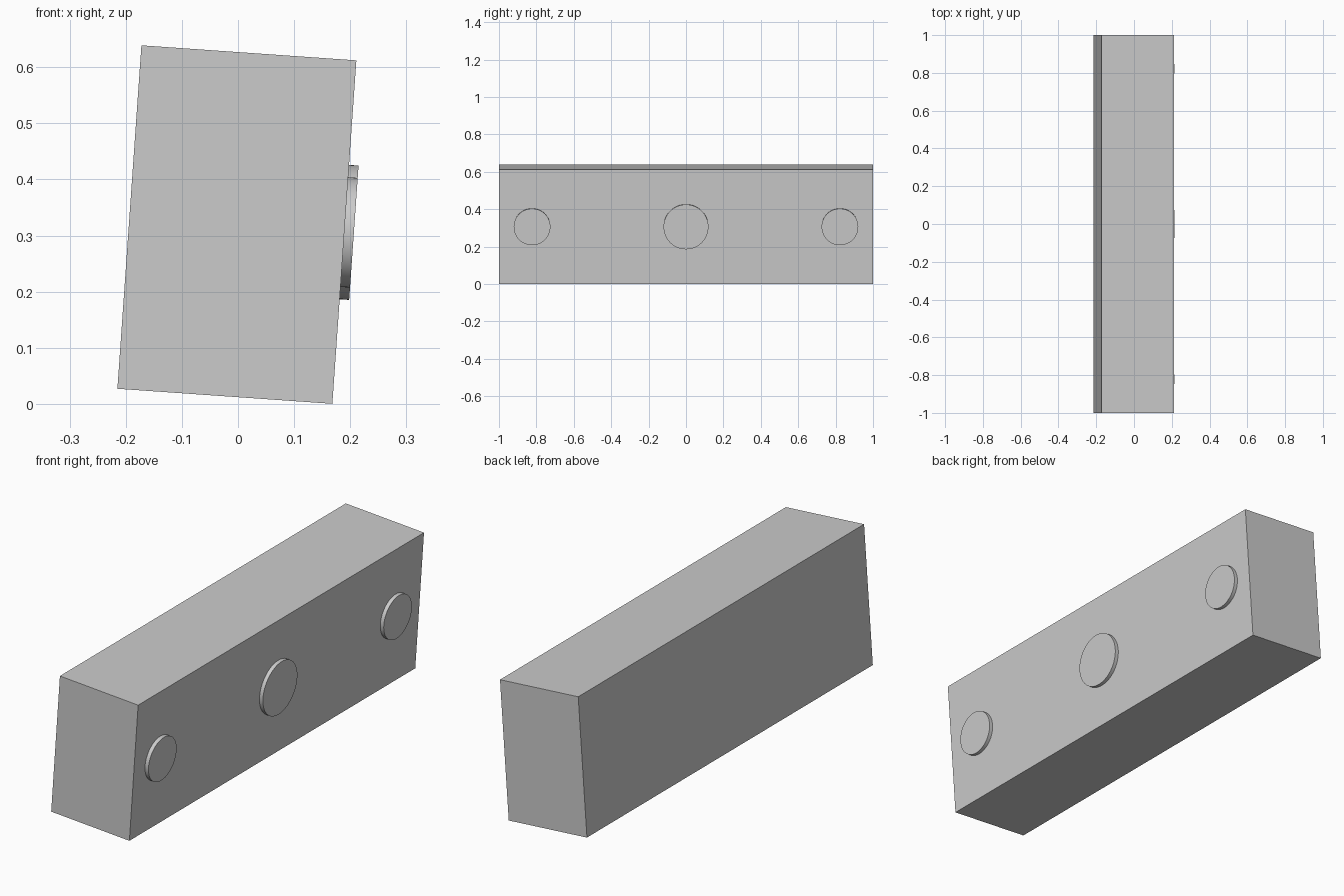
import bpy
import math
from mathutils import Matrix

cube = bpy.data.objects.get("Cube")
if cube:
    bpy.data.objects.remove(cube, do_unlink=True)

grey = bpy.data.materials.new("light grey")
grey.use_nodes = True
colour = (0.6, 0.6, 0.6, 1)
grey.diffuse_color = colour
grey.node_tree.nodes["Principled BSDF"].inputs["Base Color"].default_value = colour

# Whole model leans slightly towards +x
DEPTH, LENGTH, HEIGHT = 0.384, 2.0, 0.6135
DISC = 0.017
LEAN = Matrix.Translation((-0.002, 0, 0.3195)) @ Matrix.Rotation(math.radians(4), 4, "Y")


def finish(name, local):
    obj = bpy.context.object
    obj.name = name
    obj.data.transform(LEAN @ local)
    obj.data.materials.append(grey)
    return obj


# Main block
bpy.ops.mesh.primitive_cube_add(size=1)
finish("block", Matrix.Diagonal((DEPTH, LENGTH, HEIGHT, 1)))

# Round discs standing proud of the +x face
for name, y, radius in (("front_disc", -0.823, 0.098),
                        ("middle_disc", 0, 0.12),
                        ("back_disc", 0.823, 0.098)):
    bpy.ops.mesh.primitive_cylinder_add(vertices=64, radius=radius, depth=DISC)
    place = Matrix.Translation(((DEPTH + DISC) / 2, y, 0))
    finish(name, place @ Matrix.Rotation(math.pi / 2, 4, "Y"))
    bpy.ops.object.shade_smooth_by_angle(angle=math.radians(30))
